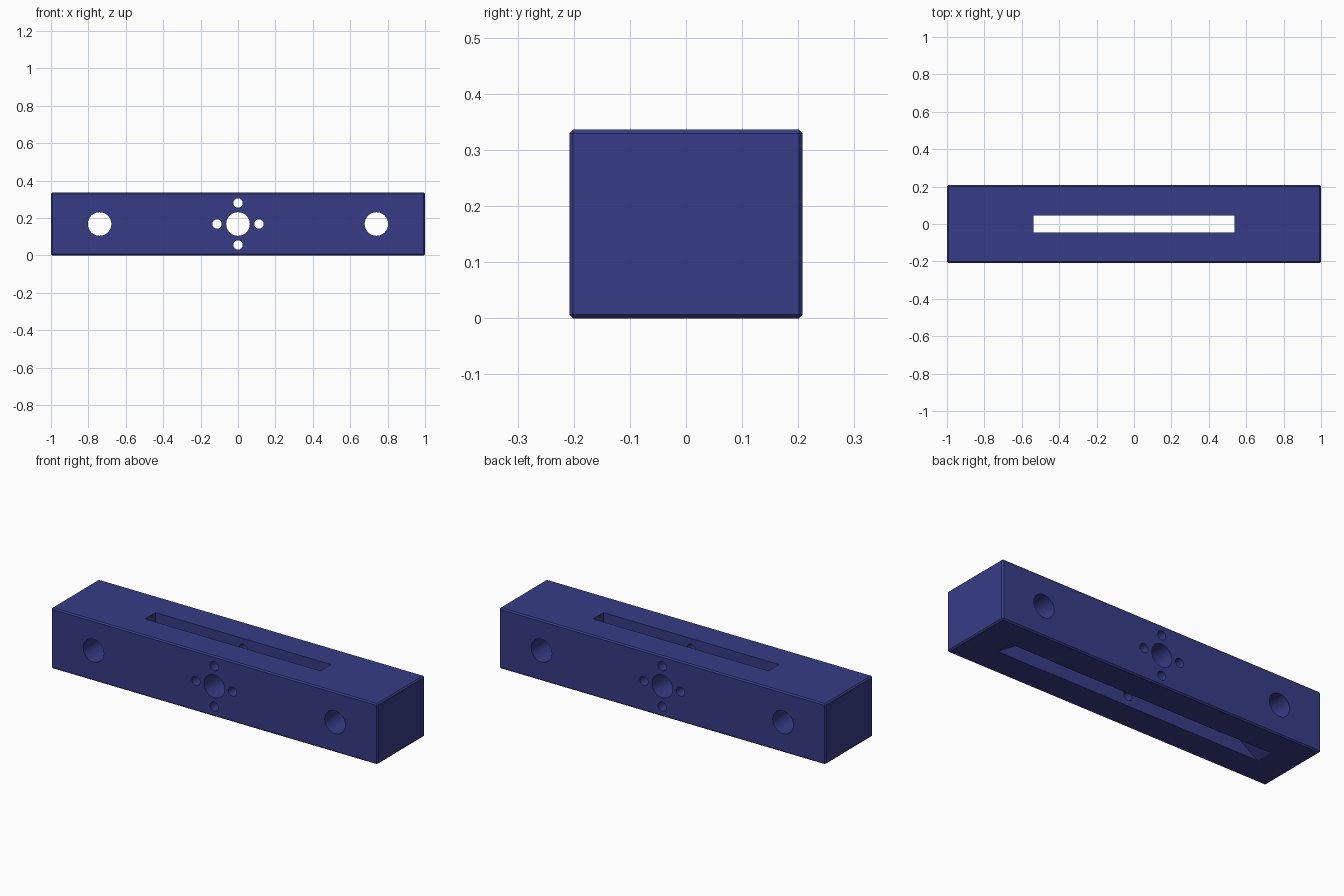
import bpy, bmesh, math
from mathutils import Matrix

if "Cube" in bpy.data.objects:
    bpy.data.objects.remove(bpy.data.objects["Cube"])

LENGTH, DEPTH, HEIGHT = 2.0, 0.416, 0.336
MID = HEIGHT / 2

blue = bpy.data.materials.new("dark blue")
blue.diffuse_color = (0.037, 0.045, 0.24, 1)
blue.use_nodes = True
blue.node_tree.nodes["Principled BSDF"].inputs["Base Color"].default_value = blue.diffuse_color


def finish(bm, name):
    bmesh.ops.recalc_face_normals(bm, faces=bm.faces)
    mesh = bpy.data.meshes.new(name)
    bm.to_mesh(mesh)
    bm.free()
    mesh.materials.append(blue)
    ob = bpy.data.objects.new(name, mesh)
    bpy.context.collection.objects.link(ob)
    return ob


def box(name, size, z, chamfer=0):
    bm = bmesh.new()
    bmesh.ops.create_cube(bm, size=1)
    bmesh.ops.scale(bm, vec=size, verts=bm.verts)
    bmesh.ops.translate(bm, vec=(0, 0, z), verts=bm.verts)
    if chamfer:
        bmesh.ops.bevel(bm, geom=bm.edges[:], offset=chamfer, segments=1, affect='EDGES')
    return finish(bm, name)


def hole(name, x, z, radius):
    bm = bmesh.new()
    bmesh.ops.create_cone(bm, cap_ends=True, segments=48, radius1=radius, radius2=radius,
                          depth=1, matrix=Matrix.Translation((x, 0, z)) @ Matrix.Rotation(math.pi / 2, 4, 'X'))
    return finish(bm, name)


def prism(name, profile, half_width):
    # extrude an x/z outline along y
    bm = bmesh.new()
    face = bm.faces.new([bm.verts.new((x, -half_width, z)) for x, z in profile])
    new = bmesh.ops.extrude_face_region(bm, geom=[face])["geom"]
    bmesh.ops.translate(bm, vec=(0, 2 * half_width, 0),
                        verts=[v for v in new if isinstance(v, bmesh.types.BMVert)])
    return finish(bm, name)


# chamfered bar
bar = box("slotted_bar", (LENGTH, DEPTH, HEIGHT), MID, 0.007)

# long vertical slot, ramped pockets under its ends
cutters = [box("slot_cutter", (1.076, 0.092, 1), MID)]
for s in (-1, 1):
    outline = [(s * 0.535, -0.05), (s * 0.895, -0.05), (s * 0.54, 0.18), (s * 0.535, 0.18)]
    cutters.append(prism("ramp_cutter", outline, 0.048))

# centre bore, mounting bores and four screw holes
for x in (-0.74, 0, 0.74):
    cutters.append(hole("bore_cutter", x, MID, 0.063))
for i in range(4):
    a = i * math.pi / 2
    cutters.append(hole("screw_cutter", 0.112 * math.cos(a), MID + 0.112 * math.sin(a), 0.025))

for cutter in cutters:
    cutter.hide_render = True
    mod = bar.modifiers.new(cutter.name, 'BOOLEAN')
    mod.operation, mod.solver, mod.object = 'DIFFERENCE', 'EXACT', cutter

# apply the cuts and drop the cutters
graph = bpy.context.evaluated_depsgraph_get()
cut_mesh = bpy.data.meshes.new_from_object(bar.evaluated_get(graph))
bar.modifiers.clear()
bar.data = cut_mesh
for cutter in cutters:
    bpy.data.objects.remove(cutter)

bpy.context.view_layer.objects.active = bar
bar.select_set(True)
bpy.ops.object.shade_smooth_by_angle(angle=math.radians(30))
